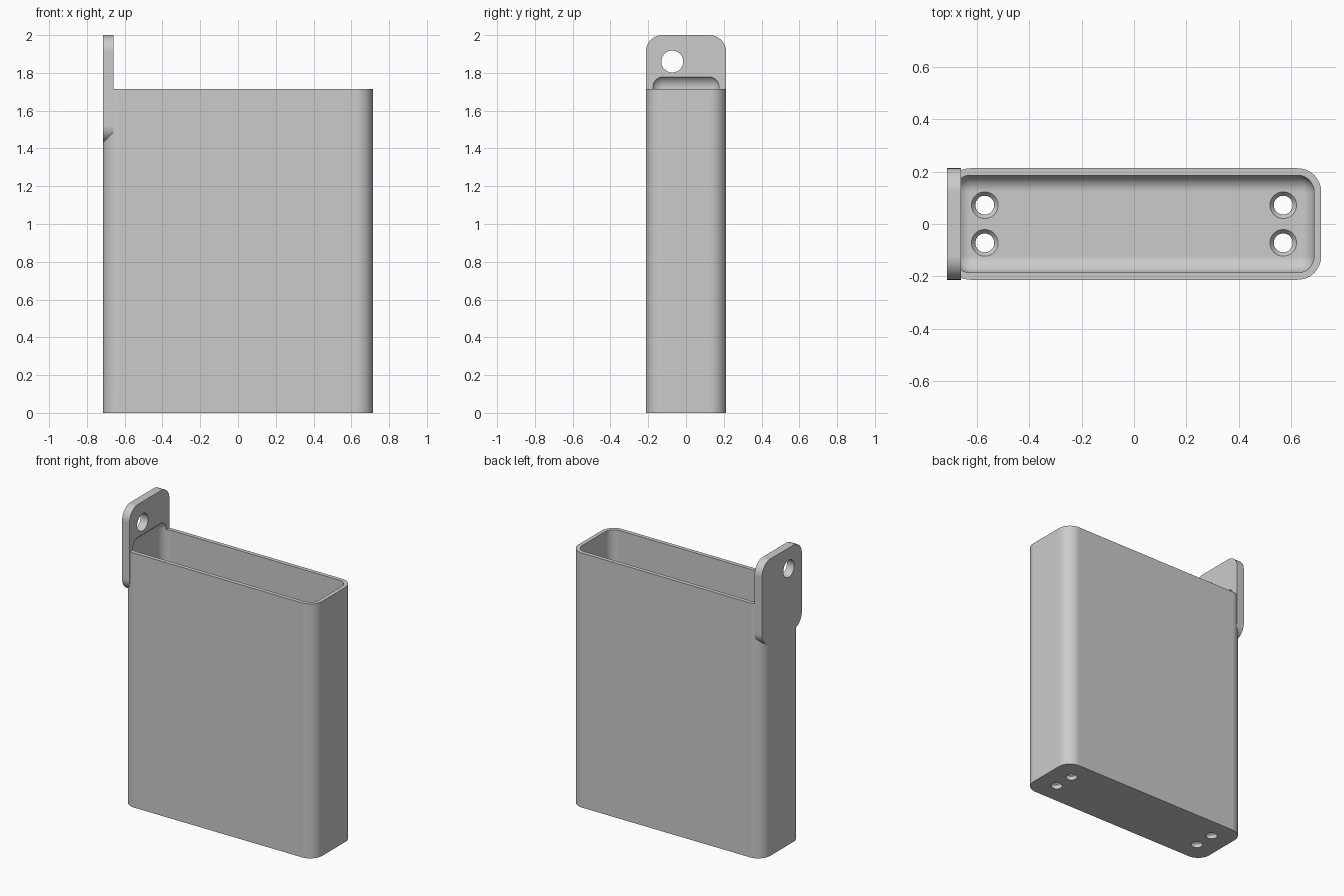
import bpy, bmesh, math
from mathutils import Matrix, Vector

old = bpy.data.objects.get("Cube")
if old:
    bpy.data.objects.remove(old, do_unlink=True)

LENGTH, WIDTH, HEIGHT = 1.43, 0.426, 1.715
WALL, PLATE = 0.027, 0.055
RADIUS, INNER_RADIUS = 0.09, 0.063
FLOOR, CAVITY_TOP = 0.045, 1.789
LEFT = -LENGTH / 2

grey = bpy.data.materials.new("light grey plastic")
grey.use_nodes = True
grey.diffuse_color = (0.6, 0.6, 0.6, 1)
grey.node_tree.nodes["Principled BSDF"].inputs["Base Color"].default_value = (0.6, 0.6, 0.6, 1)


def finish(name, bm):
    mesh = bpy.data.meshes.new(name)
    bm.to_mesh(mesh)
    bm.free()
    mesh.materials.append(grey)
    obj = bpy.data.objects.new(name, mesh)
    bpy.context.collection.objects.link(obj)
    return obj


def rounded_box(name, low, high, radius, axis=None):
    """Box with rounded edges: those along one axis, or all of them."""
    low, high = Vector(low), Vector(high)
    bm = bmesh.new()
    bmesh.ops.create_cube(bm, size=1)
    bmesh.ops.scale(bm, vec=high - low, verts=bm.verts)
    bmesh.ops.translate(bm, vec=(low + high) / 2, verts=bm.verts)
    edges = [e for e in bm.edges if axis is None
             or abs(e.verts[0].co[axis] - e.verts[1].co[axis]) > 1e-4]
    bmesh.ops.bevel(bm, geom=edges, offset=radius, segments=12,
                    profile=0.5, affect='EDGES')
    return finish(name, bm)


def cone(name, centre, r1, r2, depth, turn=0):
    bm = bmesh.new()
    matrix = Matrix.Translation(centre) @ Matrix.Rotation(turn, 4, 'Y')
    bmesh.ops.create_cone(bm, cap_ends=True, segments=40, radius1=r1,
                          radius2=r2, depth=depth, matrix=matrix)
    return finish(name, bm)


def combine(target, tool, operation):
    """Apply a boolean and discard the tool."""
    tool.hide_render = True
    mod = target.modifiers.new(operation.lower(), 'BOOLEAN')
    mod.operation, mod.solver, mod.object = operation, 'EXACT', tool
    bpy.context.view_layer.objects.active = target
    bpy.ops.object.modifier_apply(modifier=mod.name)
    bpy.data.objects.remove(tool, do_unlink=True)


# Outer sleeve and the hanging tab on its end
half = WIDTH / 2
holder = rounded_box("holder_body", (LEFT, -half, 0), (-LEFT, half, HEIGHT), RADIUS, 2)
tab = rounded_box("hanging_tab", (LEFT, -half, 1.43), (LEFT + PLATE, half, 2), RADIUS, 0)
combine(holder, tab, 'UNION')

# Filleted cavity, which also scoops into the tab
cavity = rounded_box("cavity_cutter", (LEFT + WALL, WALL - half, FLOOR),
                     (-LEFT - WALL, half - WALL, CAVITY_TOP), INNER_RADIUS)
combine(holder, cavity, 'DIFFERENCE')

# Hole in the tab
combine(holder, cone("tab_hole_cutter", (LEFT, -0.073, 1.86), 0.058, 0.058,
                     0.3, math.pi / 2), 'DIFFERENCE')

# Countersunk screw holes in the floor
for x in (-0.57, 0.57):
    for y in (-0.072, 0.072):
        combine(holder, cone("screw_hole_cutter", (x, y, 0), 0.036, 0.036, 0.3), 'DIFFERENCE')
        combine(holder, cone("countersink_cutter", (x, y, FLOOR - 0.005),
                             0.031, 0.063, 0.04), 'DIFFERENCE')

# Smooth fillets with crisp edges and flat faces
bpy.ops.object.select_all(action='DESELECT')
holder.select_set(True)
bpy.context.view_layer.objects.active = holder
bpy.ops.object.shade_smooth_by_angle(angle=math.radians(30))
normals = holder.modifiers.new("flat_face_normals", 'WEIGHTED_NORMAL')
normals.keep_sharp = True
